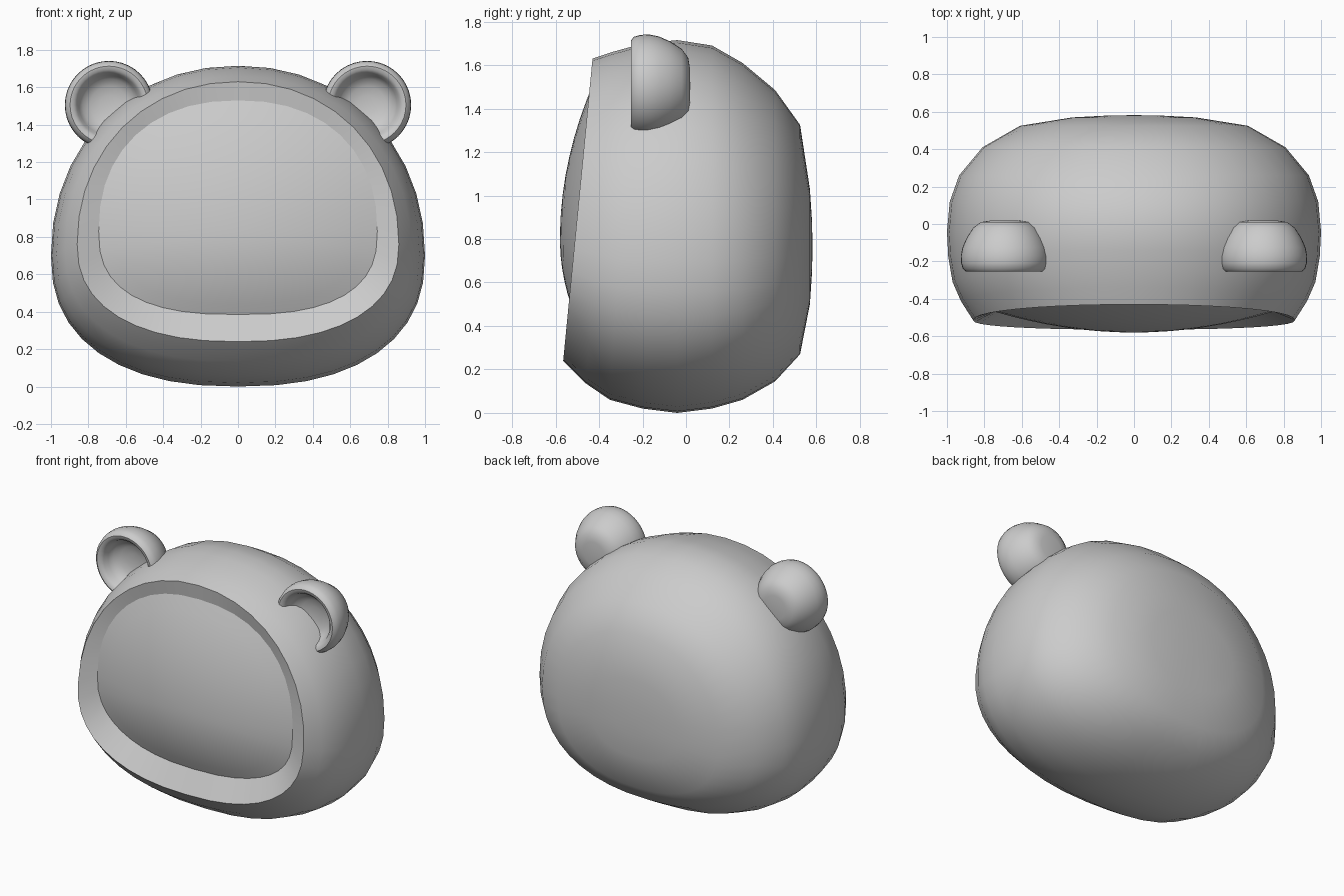
import bpy, bmesh, math

if "Cube" in bpy.data.objects:
    bpy.data.objects.remove(bpy.data.objects["Cube"])

SEG = 40


def spow(v, p):
    return math.copysign(abs(v) ** p, v)


def egg(w, top, bottom, mid, n_up, n_low):
    """Closed outline in x/z: two half superellipses joined at height mid."""
    pts = []
    for i in range(SEG):
        a = 2 * math.pi * i / SEG
        c, s = math.cos(a), math.sin(a)
        n, h = (n_up, top - mid) if s >= 0 else (n_low, mid - bottom)
        pts.append((w * spow(c, 2 / n), mid + h * spow(s, 2 / n)))
    return pts


def loft(name, rings, start=None, end=None):
    """Skin rings of equal point count, optionally closed to end points."""
    bm = bmesh.new()
    loops = [[bm.verts.new(p) for p in ring] for ring in rings]
    for a, b in zip(loops, loops[1:]):
        for i in range(len(a)):
            j = (i + 1) % len(a)
            bm.faces.new((a[i], a[j], b[j], b[i]))
    for tip, loop in ((start, loops[0]), (end, loops[-1])):
        if tip:
            v = bm.verts.new(tip)
            for i in range(len(loop)):
                bm.faces.new((loop[i], loop[(i + 1) % len(loop)], v))
    bmesh.ops.recalc_face_normals(bm, faces=bm.faces)
    mesh = bpy.data.meshes.new(name)
    bm.to_mesh(mesh)
    bm.free()
    obj = bpy.data.objects.new(name, mesh)
    bpy.context.collection.objects.link(obj)
    bpy.ops.object.select_all(action='DESELECT')
    obj.select_set(True)
    bpy.context.view_layer.objects.active = obj
    bpy.ops.object.shade_smooth_by_angle(angle=math.radians(45))
    return obj


def face_y(x, z):
    d = z - 0.8
    return -0.58 + 0.2 * x * x + (0.30 if d > 0 else 0.55) * d * d


# Hood shell: y at top, y at bottom, half width, top z, bottom z, widest z
sections = [
    (-0.43, -0.565, 0.86, 1.63, 0.24, 0.76),
    (-0.34, -0.46, 0.925, 1.66, 0.135, 0.73),
    (-0.25, -0.35, 0.97, 1.685, 0.06, 0.71),
    (-0.14, -0.20, 0.993, 1.705, 0.02, 0.70),
    (-0.04, -0.04, 1.00, 1.715, 0.00, 0.70),
    (0.12, 0.12, 0.985, 1.69, 0.02, 0.70),
    (0.26, 0.26, 0.935, 1.61, 0.06, 0.70),
    (0.41, 0.41, 0.81, 1.485, 0.145, 0.71),
    (0.525, 0.525, 0.61, 1.325, 0.27, 0.73),
    (0.57, 0.57, 0.33, 1.03, 0.50, 0.75),
    (0.58, 0.58, 0.14, 0.88, 0.65, 0.76),
]
opening = egg(0.745, 1.53, 0.385, 0.83, 2.25, 2.6)
rings = [[(x, face_y(x, z), z) for x, z in opening]]     # sloped rim band
for yt, yb, w, zt, zb, zm in sections:
    rings.append([(x, yb + (yt - yb) * (z - zb) / (zt - zb), z)
                  for x, z in egg(w, zt, zb, zm, 2.1, 2.35)])
loft("hood_shell", rings, end=(0, 0.582, 0.76))

# Domed face panel filling the opening
rings = []
for k in range(8, 0, -1):
    ring = [(x * k / 8, 0.83 + (z - 0.83) * k / 8) for x, z in opening]
    rings.append([(x, face_y(x, z), z) for x, z in ring])
loft("face_panel", rings, end=(0, face_y(0, 0.83), 0.83))

# Cupped ears turned from a radius / y profile
profile = [(0.08, 0.018), (0.13, 0.01), (0.17, -0.02), (0.205, -0.075),
           (0.227, -0.125), (0.236, -0.17), (0.234, -0.21), (0.225, -0.24),
           (0.208, -0.254), (0.188, -0.25), (0.172, -0.232), (0.16, -0.2),
           (0.14, -0.17), (0.10, -0.15), (0.05, -0.14)]
for side, label in ((-1, "left"), (1, "right")):
    cx, cz = 0.69 * side, 1.505
    rings = [[(cx + r * math.cos(2 * math.pi * i / SEG), y,
               cz + r * math.sin(2 * math.pi * i / SEG)) for i in range(SEG)]
             for r, y in profile]
    loft("ear_" + label, rings, (cx, 0.02, cz), (cx, -0.138, cz))
